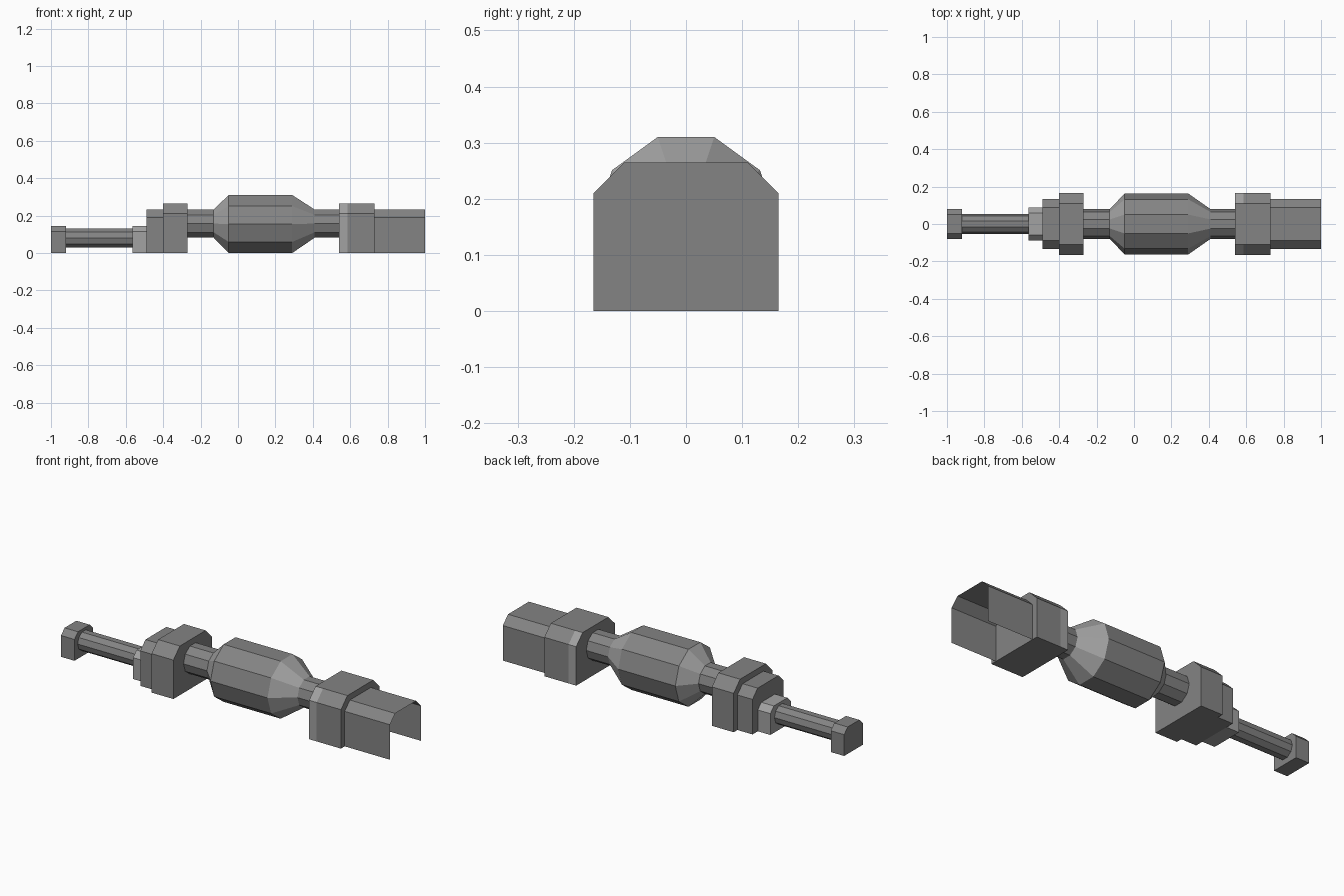
import bpy, bmesh, math

if "Cube" in bpy.data.objects:
    bpy.data.objects.remove(bpy.data.objects["Cube"])


def material(name, v):
    m = bpy.data.materials.new(name)
    m.diffuse_color = (v, v, v, 1)
    m.use_nodes = True
    m.node_tree.nodes["Principled BSDF"].inputs["Base Color"].default_value = m.diffuse_color
    return m


DARK = material("dark_grey", 0.23)
LIGHT = material("light_grey", 0.36)


def arch(half, height, chamfer_y, chamfer_z):
    """Upright block section with cut top corners; first edge is the floor."""
    return [(-half, 0), (half, 0), (half, height - chamfer_z),
            (half - chamfer_y, height), (-half + chamfer_y, height),
            (-half, height - chamfer_z)]


def ring(r, cz):
    """Ten-sided round section."""
    return [(r * math.cos(math.tau * i / 10), cz + r * math.sin(math.tau * i / 10))
            for i in range(10)]


def loft(name, stations, light=lambda c, n: False, caps=(True, True), floor=True):
    """Skin a list of (x, section); light(centre, normal) picks the pale faces."""
    bm = bmesh.new()
    loops = [[bm.verts.new((x, y, z)) for y, z in sec] for x, sec in stations]
    n = len(loops[0])
    for a, b in zip(loops, loops[1:]):
        for i in range(n):
            if i == 0 and not floor:
                continue
            j = (i + 1) % n
            bm.faces.new((a[i], b[i], b[j], a[j]))
    if caps[0]:
        bm.faces.new(loops[0])
    if caps[1]:
        bm.faces.new(loops[-1][::-1])
    bmesh.ops.recalc_face_normals(bm, faces=bm.faces)
    if not all(caps):
        # open shell: orient outward from the roof
        roof = max(bm.faces, key=lambda f: f.calc_center_median().z)
        if abs(roof.normal.z) > 0.5 and roof.normal.z < 0:
            bmesh.ops.reverse_faces(bm, faces=bm.faces)
    for f in bm.faces:
        f.material_index = int(light(f.calc_center_median(), f.normal))
    me = bpy.data.meshes.new(name)
    bm.to_mesh(me)
    bm.free()
    me.materials.append(DARK)
    me.materials.append(LIGHT)
    ob = bpy.data.objects.new(name, me)
    bpy.context.collection.objects.link(ob)
    return ob


BIG = arch(0.165, 0.265, 0.055, 0.055)
MID = arch(0.133, 0.233, 0.044, 0.044)

# Tail end: cap, thin rod and small collar
CAP = arch(0.08, 0.145, 0.03, 0.03)
COLLAR = arch(0.088, 0.145, 0.03, 0.03)
loft("tail_cap", [(-1.0, CAP), (-0.92, CAP)])
loft("tail_rod", [(-0.92, ring(0.053, 0.08)), (-0.56, ring(0.053, 0.08))], caps=(False, False))
loft("tail_collar", [(-0.565, COLLAR), (-0.49, COLLAR)], light=lambda c, n: True)

# Stepped block left of the barrel
loft("left_step", [(-0.49, MID), (-0.40, MID)])
loft("left_block", [(-0.40, BIG), (-0.27, BIG)])

# Barrel with necks and pale tapered shoulders
NECK, BODY = ring(0.079, 0.157), ring(0.163, 0.155)
loft("barrel", [(-0.27, NECK), (-0.13, NECK), (-0.05, BODY), (0.29, BODY),
                (0.41, NECK), (0.54, NECK)],
     light=lambda c, n: 0.1 < abs(n.x) < 0.95, caps=(False, False))

# Right block with a pale band on its sides and chamfers
loft("right_block", [(0.54, BIG), (0.585, BIG), (0.73, BIG)],
     light=lambda c, n: c.x < 0.58 and abs(n.y) > 0.3)

# Hollow hood at the right end, open at the end and below
loft("right_hood", [(0.73, MID), (1.0, MID)], caps=(False, False), floor=False)
